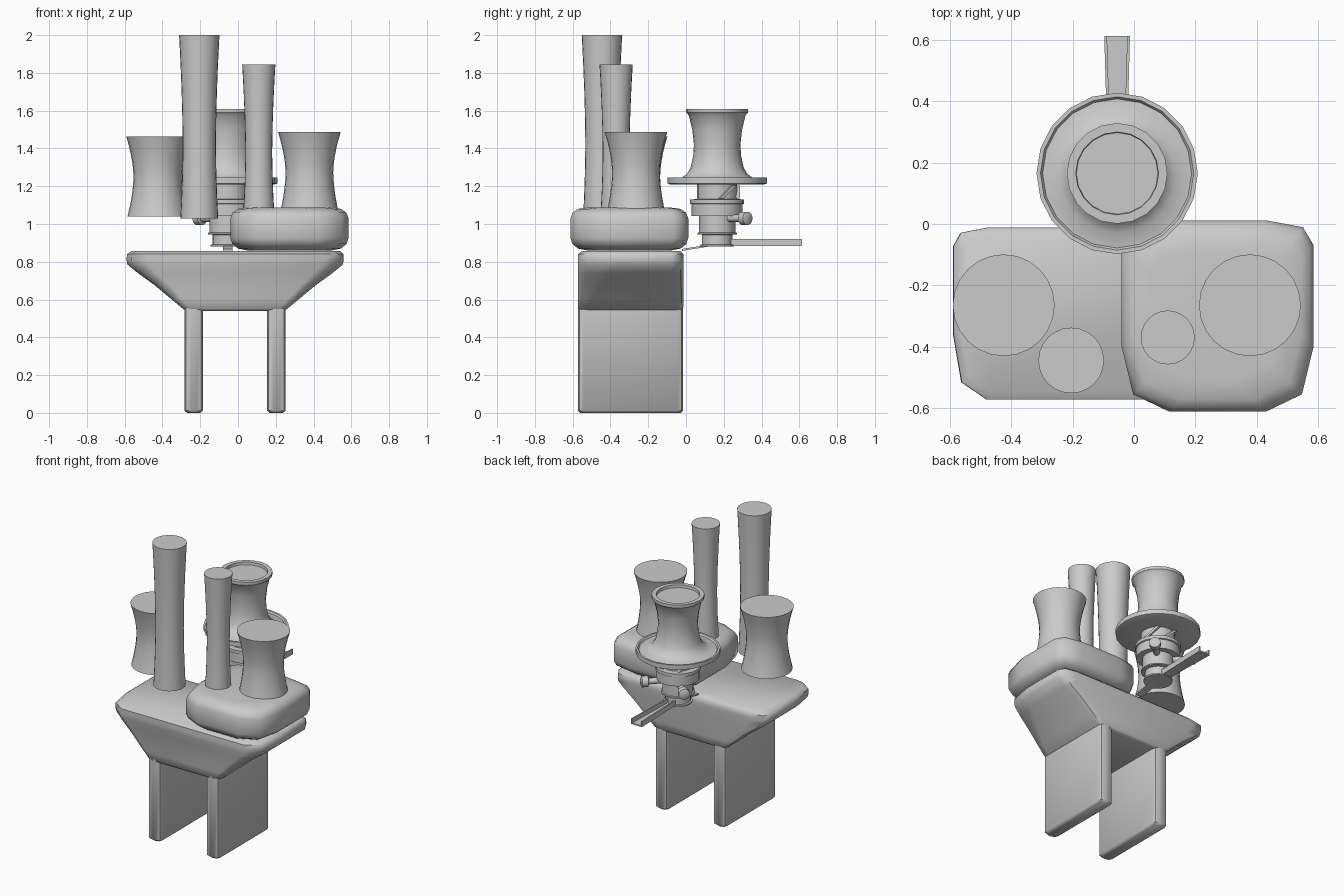
import bpy, bmesh
from math import cos, sin, pi, radians
from mathutils import Vector

if "Cube" in bpy.data.objects:
    bpy.data.objects.remove(bpy.data.objects["Cube"])


def finish(name, bm, angle=38):
    bmesh.ops.recalc_face_normals(bm, faces=bm.faces)
    me = bpy.data.meshes.new(name)
    bm.to_mesh(me)
    bm.free()
    me.shade_smooth()
    me.set_sharp_from_angle(angle=radians(angle))
    ob = bpy.data.objects.new(name, me)
    bpy.context.collection.objects.link(ob)
    return ob


def skin(name, rings, angle=38):
    """Bridge closed rings of equal point count and cap both ends."""
    bm = bmesh.new()
    vs = [[bm.verts.new(p) for p in r] for r in rings]
    n = len(vs[0])
    for a, b in zip(vs, vs[1:]):
        for i in range(n):
            j = (i + 1) % n
            bm.faces.new((a[i], a[j], b[j], b[i]))
    bm.faces.new(vs[0][::-1])
    bm.faces.new(vs[-1])
    return finish(name, bm, angle)


def outline(x0, x1, y0, y1, z, cx, cf, cb):
    """Rounded rectangle: corner length cx along x, cf / cb along y."""
    half = [(x1 - cx, y0), (x1 - cx * .24, y0 + cf * .27), (x1, y0 + cf),
            (x1, y1 - cb), (x1 - cx * .22, y1 - cb * .28), (x1 - cx, y1)]
    m = x0 + x1
    pts = half + [(m - x, y) for x, y in reversed(half)]
    return [(x, y, z) for x, y in pts]


def turned(name, c, profile, sides=24, axis=(0, 0, 1), angle=38):
    """Revolved (radius, height) profile about an axis through c."""
    q = Vector((0, 0, 1)).rotation_difference(Vector(axis))
    rings = [[Vector(c) + q @ Vector((r * cos(2 * pi * i / sides), r * sin(2 * pi * i / sides), h))
              for i in range(sides)] for r, h in profile]
    return skin(name, rings, angle)


def waisted(name, x, y, z0, z1, r0, rw, r1, w=.5):
    """Column with a smooth narrow waist at fraction w of its height."""
    prof = []
    for i in range(11):
        t = i / 10
        d = (t - w) / (w if t < w else 1 - w)
        end = r0 if t < w else r1
        prof.append((rw + (end - rw) * abs(d) ** 1.7, z0 + (z1 - z0) * t))
    return turned(name, (x, y, 0), prof)


# Flared base block
skin("base_block", [outline(*r) for r in [
    (-.27, .24, -.56, -.025, .54, .04, .04, .03),
    (-.29, .26, -.573, -.015, .55, .04, .05, .03),
    (-.35, .32, -.573, -.012, .60, .06, .07, .04),
    (-.44, .41, -.573, -.012, .675, .08, .12, .05),
    (-.53, .50, -.573, -.012, .74, .10, .17, .06),
    (-.585, .555, -.573, -.012, .785, .11, .21, .06),
    (-.59, .56, -.573, -.012, .81, .11, .21, .06),
    (-.588, .558, -.573, -.012, .84, .11, .21, .06),
    (-.565, .54, -.55, -.03, .857, .11, .20, .06)]], 50)

# Slab legs
for side, x in (("left", -.235), ("right", .203)):
    skin(side + "_leg", [outline(x - w, x + w, -.573 + e, -.015 - e, z, .035, .03, .03)
                         for w, e, z in ((.035, .012, 0), (.049, 0, .012), (.049, 0, .56))], 50)

# Raised pillow on the right
skin("pillow_block", [outline(-.04 + e, .585 - e, -.612 + e, .012 - e, z, .155, .21, .08)
                      for e, z in ((.09, .86), (.04, .87), (.01, .895), (0, .925), (0, 1.03),
                                   (.012, 1.06), (.04, 1.08), (.10, 1.088))], 50)

# Waisted columns and cups
waisted("left_tall_column", -.205, -.445, 1.03, 2.0, .1, .088, .107, .4)
waisted("right_tall_column", .11, -.37, 1.06, 1.845, .082, .071, .088, .4)
waisted("left_cup", -.425, -.265, 1.04, 1.462, .16, .128, .166)
waisted("right_cup", .378, -.265, 1.06, 1.487, .155, .126, .166)

# Rear funnel with dish and rim
C = (-.055, .165, 0)
turned("funnel", C, [(.10, 1.21), (.25, 1.21), (.263, 1.215), (.263, 1.245), (.25, 1.245),
                     (.243, 1.234), (.195, 1.24), (.16, 1.265), (.14, 1.30), (.127, 1.36),
                     (.123, 1.42), (.132, 1.50), (.15, 1.575), (.164, 1.59), (.164, 1.61),
                     (.135, 1.61), (.133, 1.592)], 20)

# Stepped neck below the funnel
turned("stepped_neck", C, [(.09, .88), (.09, .89), (.08, .892), (.08, .943), (.105, .945),
                           (.105, .953), (.096, .955), (.096, 1.042), (.135, 1.042),
                           (.135, 1.105), (.143, 1.108), (.143, 1.13), (.106, 1.132),
                           (.106, 1.215)], 20)

# Two angled taps at the back of the neck
for side, s in (("left", -1), ("right", 1)):
    turned(side + "_tap", (C[0], C[1], 1.03), [(.02, .09), (.02, .185), (.036, .19), (.036, .228),
                                              (.02, .235)], 12, (s, 1, 0))

# Small braces between neck and dish
for i, a in enumerate((30, 90, 150)):
    d = Vector((cos(radians(a)), sin(radians(a)), 0))
    t = Vector((-d.y, d.x, 0))
    rings = [[Vector(C) + d * (.10 + r) + t * (u + v) + Vector((0, 0, z))
              for r, v in ((0, -.012), (.02, -.012), (.02, .012), (0, .012))]
             for u, z in ((-.04, 1.135), (.04, 1.205))]
    skin("neck_brace_%d" % i, rings)

# Open channel spout at the back
def channel(y, w, z):
    k = w - .009
    return [(-.055 + x, y, z + h) for x, h in
            ((-w, 0), (w, 0), (w, .036), (k, .036), (k, .008), (-k, .008), (-k, .036), (-w, .036))]

skin("spout_channel", [channel(.235, .031, .884), channel(.613, .042, .884)], 30)

# Sloping tongue joining the neck to the base
skin("front_tongue", [[(-.055 + x, y, z + h) for x, h in ((-.025, 0), (.025, 0), (.025, .01), (-.025, .01))]
                      for y, z in ((-.02, .858), (.13, .882))], 30)
